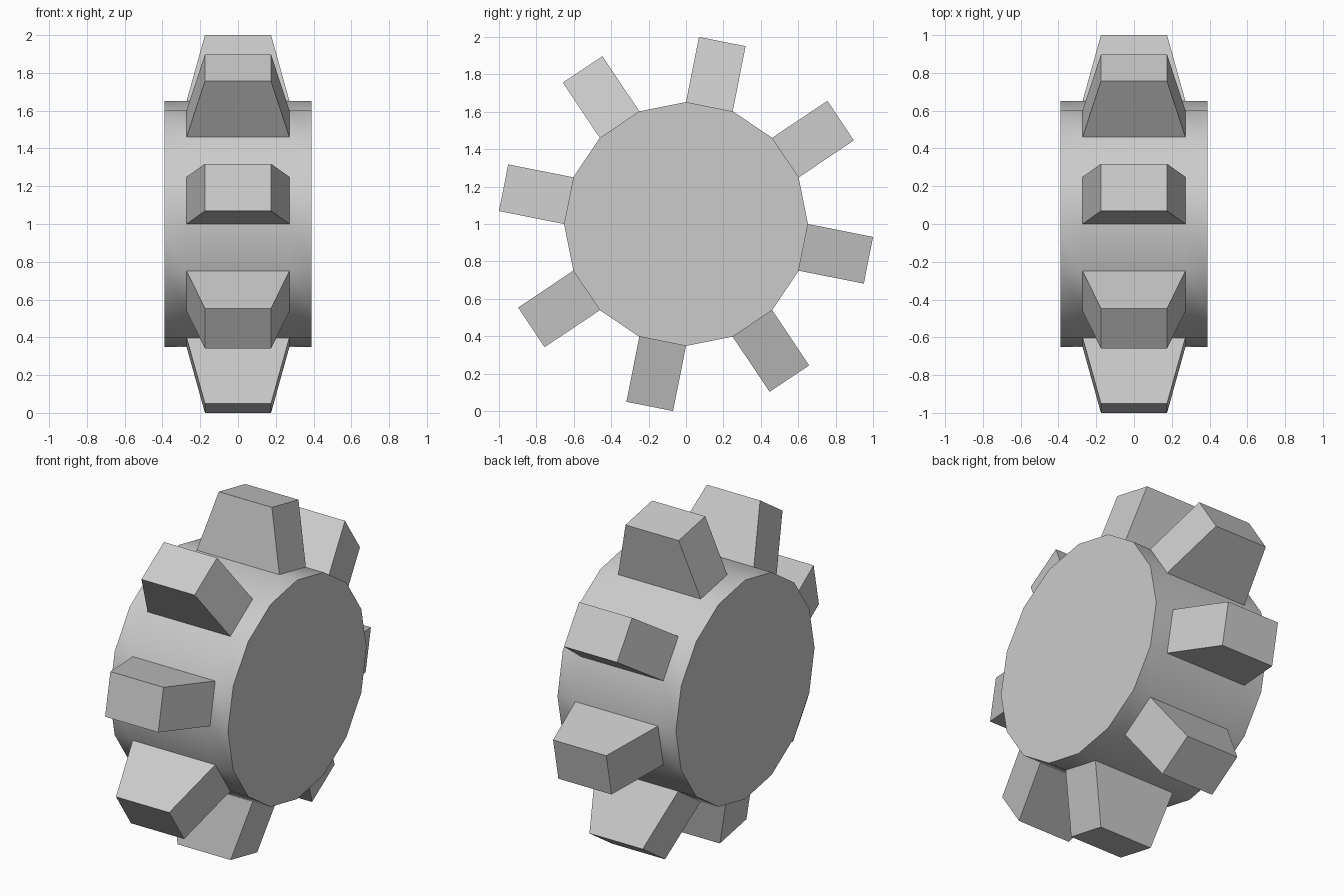
import bpy, bmesh
from math import sin, cos, pi

if "Cube" in bpy.data.objects:
    bpy.data.objects.remove(bpy.data.objects["Cube"])

SIDES, R, TOOTH_H = 16, 0.652, 0.355
STATIONS = (-0.39, -0.272, 0.272, 0.39)   # cross-sections along the axle
TIP_SCALE = 0.175 / 0.272                 # teeth narrow towards the tip

bm = bmesh.new()

# Drum: rings of a 16-sided prism around the x axis
rings = [[bm.verts.new((x, R * cos(2 * pi * i / SIDES), 1 + R * sin(2 * pi * i / SIDES)))
          for i in range(SIDES)] for x in STATIONS]
tooth_faces = []
for k in range(len(STATIONS) - 1):
    a, b = rings[k], rings[k + 1]
    for i in range(SIDES):
        j = (i + 1) % SIDES
        f = bm.faces.new((a[i], a[j], b[j], b[i]))
        if k == 1 and i % 2 == 1:
            tooth_faces.append(f)
bm.faces.new(rings[0])
bm.faces.new(rings[-1])
bmesh.ops.recalc_face_normals(bm, faces=bm.faces[:])

# Teeth: every other middle panel extruded outwards and tapered along x
for f in tooth_faces:
    normal = f.normal.copy()
    tip = bmesh.ops.extrude_discrete_faces(bm, faces=[f])["faces"][0]
    for v in tip.verts:
        v.co += normal * TOOTH_H
        v.co.x *= TIP_SCALE

bmesh.ops.recalc_face_normals(bm, faces=bm.faces[:])
mesh = bpy.data.meshes.new("gear_wheel")
bm.to_mesh(mesh)
bm.free()
gear = bpy.data.objects.new("gear_wheel", mesh)
bpy.context.collection.objects.link(gear)

# Smooth drum, crisp tooth and cap edges
bpy.context.view_layer.objects.active = gear
gear.select_set(True)
bpy.ops.object.shade_smooth_by_angle(angle=pi / 6)
